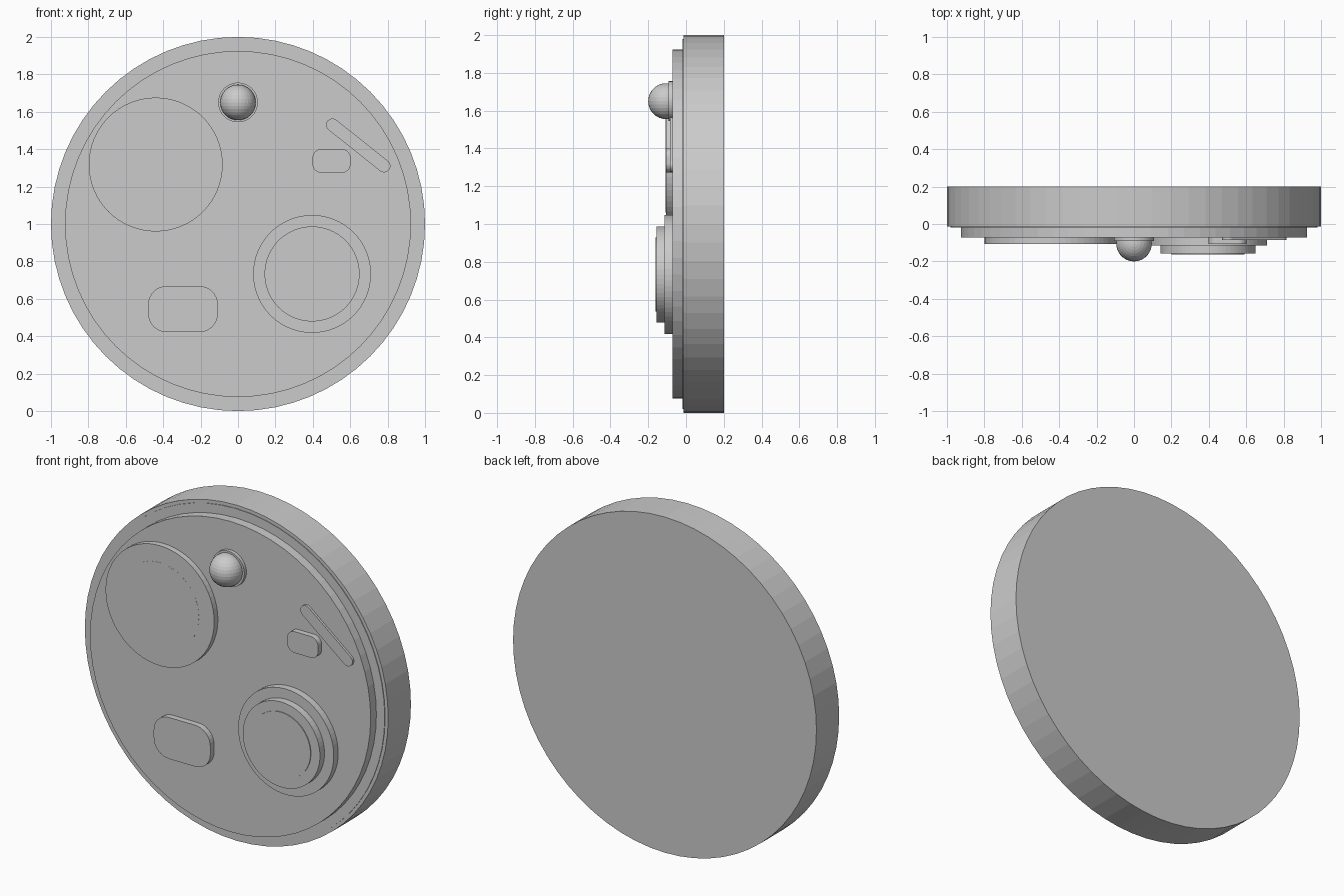
import bpy, bmesh, math
from mathutils import Matrix

if "Cube" in bpy.data.objects:
    bpy.data.objects.remove(bpy.data.objects["Cube"])


def extrude_outline(name, pts, y_front, y_back):
    """Solid plate: an (x, z) outline extruded along y."""
    bm = bmesh.new()
    front = [bm.verts.new((x, y_front, z)) for x, z in pts]
    back = [bm.verts.new((x, y_back, z)) for x, z in pts]
    bm.faces.new(front)
    bm.faces.new(back[::-1])
    n = len(pts)
    for i in range(n):
        j = (i + 1) % n
        bm.faces.new((front[i], back[i], back[j], front[j]))
    bmesh.ops.recalc_face_normals(bm, faces=bm.faces)
    mesh = bpy.data.meshes.new(name)
    bm.to_mesh(mesh)
    bm.free()
    obj = bpy.data.objects.new(name, mesh)
    bpy.context.collection.objects.link(obj)
    return obj


def disc(name, x, z, r, y_front, y_back, sides=64):
    pts = [(x + r * math.cos(2 * math.pi * i / sides),
            z + r * math.sin(2 * math.pi * i / sides)) for i in range(sides)]
    return extrude_outline(name, pts, y_front, y_back)


def rounded_plate(name, x, z, w, h, r, y_front, y_back, angle=0, steps=8):
    rot = Matrix.Rotation(angle, 2)
    pts = []
    for k, (sx, sz) in enumerate(((1, 1), (-1, 1), (-1, -1), (1, -1))):
        for i in range(steps + 1):
            a = math.pi / 2 * (k + i / steps)
            px = sx * (w / 2 - r) + r * math.cos(a)
            pz = sz * (h / 2 - r) + r * math.sin(a)
            pts.append((x + rot[0][0] * px + rot[0][1] * pz,
                        z + rot[1][0] * px + rot[1][1] * pz))
    return extrude_outline(name, pts, y_front, y_back)


PLATE = -0.06  # parts start just inside the face plate

# Thick case, shallow rim step and face plate
disc("case", 0, 1, 1.0, -0.014, 0.2)
disc("rim_step", 0, 1, 0.98, -0.018, 0.0)
disc("face_plate", 0, 1, 0.925, -0.072, 0.0)

# Upper left pad with nearly flush inlay
disc("round_pad", -0.44, 1.318, 0.358, -0.107, PLATE)
disc("round_pad_inlay", -0.44, 1.318, 0.257, -0.1075, PLATE)

# Lower right stepped dial
disc("dial_base", 0.396, 0.733, 0.315, -0.114, PLATE)
disc("dial_ring", 0.396, 0.733, 0.254, -0.157, PLATE)
disc("dial_cap", 0.396, 0.733, 0.195, -0.162, PLATE)

# Rounded buttons and slanted bar
rounded_plate("large_button", -0.294, 0.545, 0.373, 0.247, 0.1, -0.107, PLATE)
rounded_plate("small_button", 0.5, 1.337, 0.204, 0.127, 0.048, -0.106, PLATE)
rounded_plate("slanted_bar", 0.643, 1.42, 0.42, 0.068, 0.0335, -0.086, PLATE,
              angle=math.radians(-38.5))

# Ball knob in its collar
disc("ball_collar", 0, 1.65, 0.106, -0.092, PLATE)
bpy.ops.mesh.primitive_uv_sphere_add(segments=32, ring_count=16, radius=0.095,
                                     location=(0, -0.105, 1.65))
bpy.context.object.name = "ball_knob"
